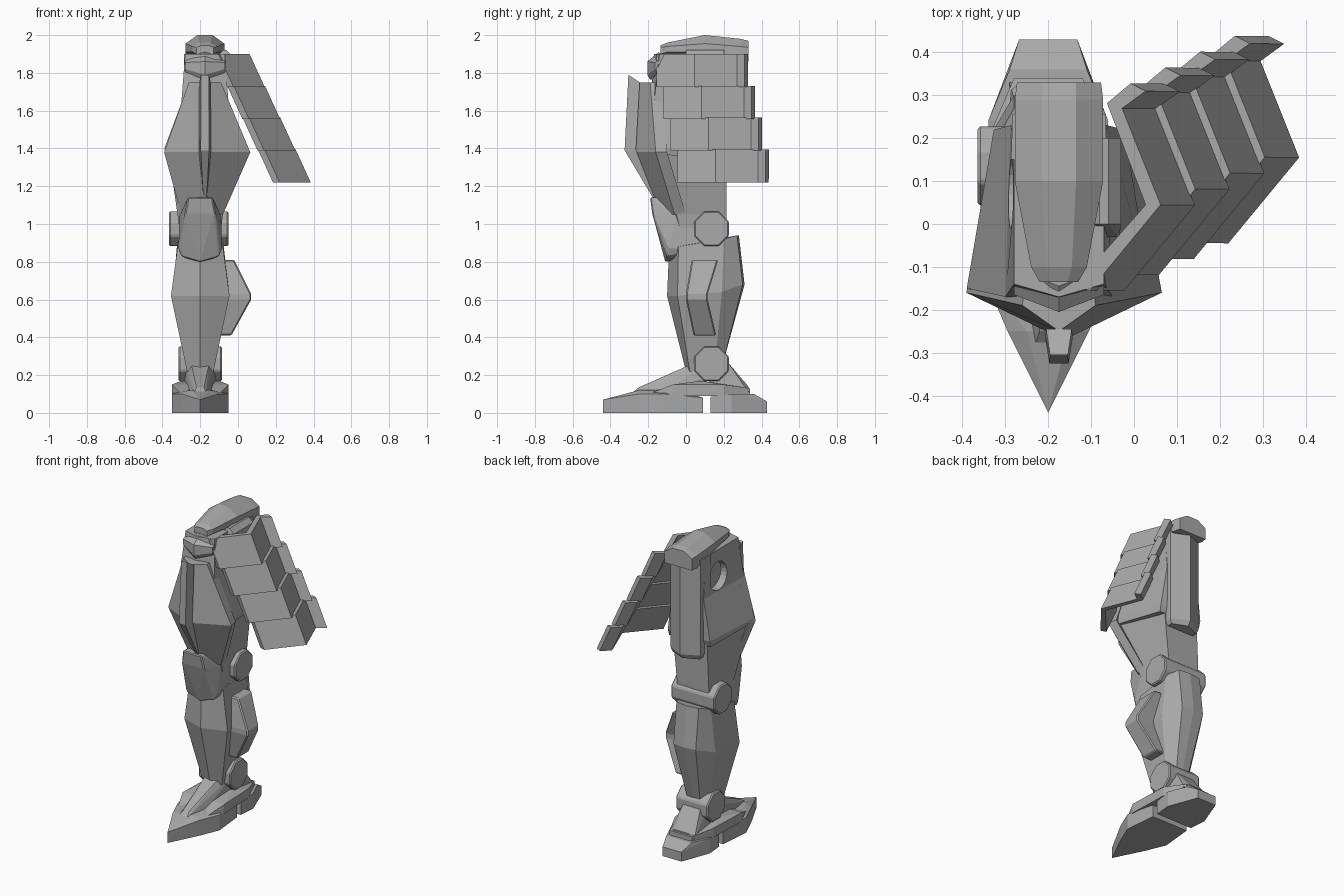
import bpy, bmesh, math

cube = bpy.data.objects.get("Cube")
if cube:
    bpy.data.objects.remove(cube, do_unlink=True)

GREY = (0.4, 0.4, 0.4, 1)
mat = bpy.data.materials.new("armour grey")
mat.use_nodes = True
mat.diffuse_color = GREY
mat.node_tree.nodes["Principled BSDF"].inputs["Base Color"].default_value = GREY


def finish(name, bm, bevel=0.0):
    bmesh.ops.recalc_face_normals(bm, faces=bm.faces)
    me = bpy.data.meshes.new(name)
    bm.to_mesh(me)
    bm.free()
    me.materials.append(mat)
    ob = bpy.data.objects.new(name, me)
    bpy.context.collection.objects.link(ob)
    if bevel:
        mod = ob.modifiers.new("soft edges", "BEVEL")
        mod.width, mod.segments = bevel, 1
        mod.limit_method, mod.angle_limit = "ANGLE", math.radians(35)
    return ob


def loft(name, rings, bevel=0.0):
    """Skin closed rings of equal size and cap both ends."""
    bm = bmesh.new()
    loops = [[bm.verts.new(p) for p in ring] for ring in rings]
    for a, b in zip(loops, loops[1:]):
        for i in range(len(a)):
            j = (i + 1) % len(a)
            bm.faces.new((a[i], a[j], b[j], b[i]))
    bm.faces.new(loops[0][::-1])
    bm.faces.new(loops[-1])
    return finish(name, bm, bevel)


def mirrored(cx, half):
    """Ring from half-profile points (offset, y, z), mirrored about x = cx."""
    right = [(cx + dx, y, z) for dx, y, z in half]
    left = [(cx - dx, y, z) for dx, y, z in reversed(half) if dx > 0]
    return right + left


def hull(name, cx, half, bevel=0.0):
    bm = bmesh.new()
    for p in mirrored(cx, half):
        bm.verts.new(p)
    res = bmesh.ops.convex_hull(bm, input=bm.verts)
    junk = {g for g in res["geom_interior"] + res["geom_unused"] if isinstance(g, bmesh.types.BMVert)}
    bmesh.ops.delete(bm, geom=list(junk), context="VERTS")
    bmesh.ops.dissolve_limit(bm, angle_limit=0.03, verts=bm.verts, edges=bm.edges)
    return finish(name, bm, bevel)


def pin(name, x0, x1, y, z, r, sides=8, bevel=0.007):
    ring = [(r * math.cos((i + .5) * math.tau / sides), r * math.sin((i + .5) * math.tau / sides))
            for i in range(sides)]
    return loft(name, [[(x, y + a, z + b) for a, b in ring] for x in (x0, x1)], bevel)


LEG, HIP = -0.2, -0.175

# Foot
hull("toe", LEG, [(0, -.44, 0), (0, -.44, .07), (.095, -.25, 0), (.095, -.25, .1), (.15, -.12, 0),
                  (.15, -.12, .1), (.05, -.25, .12), (.09, -.04, .125), (.13, .09, 0), (.13, .09, .08)])
hull("heel", LEG, [(.13, .13, 0), (.13, .13, .085), (.14, .24, 0), (.14, .24, .1),
                   (.09, .36, .1), (.068, .43, .06), (.068, .43, 0)])
hull("foot_bridge", LEG, [(.1, -.2, .1), (.15, -.08, .09), (.15, -.07, .15), (.14, .2, .09),
                          (.14, .2, .15), (.08, .34, .1), (.08, .34, .13), (.1, .08, .17)])
hull("instep", LEG, [(.03, -.28, .11), (.06, -.15, .11), (.09, .1, .12), (.045, .01, .25),
                     (.08, .12, .25), (.02, -.25, .135)])
hull("heel_guard", LEG, [(.1, .12, .12), (.07, .12, .3), (.06, .22, .27), (.09, .33, .11), (.05, .33, .14)])
pin("ankle_joint", -.315, -.085, .135, .26, .1)

# Lower leg
loft("shin", [mirrored(LEG, h) for h in (
    [(0, .0, .22), (.07, .02, .22), (.07, .15, .22), (.04, .19, .24), (0, .19, .24)],
    [(0, -.1, .62), (.155, -.045, .62), (.145, .19, .64), (.08, .3, .68), (0, .31, .68)],
    [(0, -.09, .86), (.12, -.04, .88), (.12, .2, .92), (.08, .27, .94), (0, .28, .94)])])
loft("calf_plate", [[(-.1, a, z), (-.1, b, z), (x, b, z), (x, a, z)] for a, b, x, z in
                    ((.04, .16, -.035, .41), (.0, .115, .07, .6), (.0, .115, .07, .63), (.03, .17, -.02, .81))], .007)

# Knee
pin("knee_joint", -.365, -.05, .135, .975, .1)
hull("knee_guard", LEG, [(.065, -.19, 1.14), (.065, -.14, 1.14), (.08, -.18, 1.06), (.115, -.09, .87),
                         (.1, -.1, .83), (0, -.11, .8), (.11, -.05, 1.04), (.11, .1, 1.0),
                         (.115, .1, .87), (.05, -.05, .81)], .006)

# Thigh
loft("lower_thigh", [
    mirrored(LEG, [(0, -.08, .97), (.11, -.03, .97), (.11, .21, .97), (0, .215, .97)]),
    mirrored(LEG, [(0, -.1, 1.05), (.12, -.05, 1.05), (.115, .215, 1.05), (0, .215, 1.05)]),
    mirrored(HIP, [(0, -.22, 1.4), (.195, -.14, 1.4), (.125, .215, 1.4), (0, .215, 1.4)])])
upper = loft("upper_thigh", [mirrored(HIP, h) for h in (
    [(0, -.2, 1.33), (.205, -.13, 1.37), (.15, .21, 1.33), (0, .22, 1.33)],
    [(0, -.21, 1.41), (.215, -.15, 1.4), (.152, .22, 1.37), (0, .24, 1.37)],
    [(0, -.19, 1.64), (.125, -.17, 1.64), (.113, .23, 1.64), (0, .25, 1.64)],
    [(0, -.17, 1.9), (.105, -.14, 1.9), (.105, .2, 1.9), (0, .22, 1.9)])])
loft("back_column", [mirrored(HIP, h) for h in (
    [(0, .15, 1.25), (.1, .15, 1.25), (.095, .25, 1.25), (0, .29, 1.25)],
    [(0, .15, 1.28), (.112, .15, 1.28), (.108, .255, 1.28), (0, .31, 1.28)],
    [(0, .15, 1.9), (.112, .15, 1.9), (.108, .255, 1.9), (0, .31, 1.9)])])
loft("thigh_guard", [mirrored(cx, [(0, f, z), (w, s, z), (w * .95, s + .06, z), (0, f + .08, z)])
                     for cx, f, w, s, z in ((-.19, -.14, .11, -.06, 1.05), (-.163, -.27, .228, -.16, 1.38),
                                            (HIP, -.25, .085, -.19, 1.75))])
loft("thigh_ridge", [mirrored(HIP, [(w * .7, y, z), (w, y + .06, z - drop)]) for w, y, z, drop in
                     ((.012, -.17, 1.13, 0), (.032, -.325, 1.39, 0), (.03, -.305, 1.79, .04))])

# Hip socket cut into the inner face
cutter = pin("socket_cutter", -.5, -.245, .08, 1.735, .09, 24, 0)
cutter.hide_render = True
cutter.hide_set(True)
cut = upper.modifiers.new("hip socket", "BOOLEAN")
cut.object, cut.operation, cut.solver = cutter, "DIFFERENCE", "EXACT"

# Hip block and cap
loft("hip_block", [mirrored(HIP, [(0, -.205 + i, z0), (.105, -.165 + i, z1), (.1, 0, z1), (0, 0, z0)])
                   for i, z0, z1 in ((.015, 1.765, 1.8), (0, 1.79, 1.82), (0, 1.86, 1.855), (.06, 1.91, 1.885))])
loft("hip_cap", [mirrored(HIP, [(0, y, lo), (w, y, lo + d), (w, y, side), (t, y, top), (0, y, top)])
                 for y, w, t, lo, d, side, top in (
    (-.135, .045, .02, 1.88, .02, 1.935, 1.945), (-.1, .065, .03, 1.88, .03, 1.94, 1.96),
    (.1, .103, .04, 1.88, .03, 1.955, 2.0), (.29, .103, .04, 1.86, .0, 1.94, 1.98),
    (.33, .098, .04, 1.86, .0, 1.935, 1.97))])
hull("skirt_mount", -.07, [(.035, -.03, 1.8), (.035, .2, 1.8), (.04, .0, 1.89), (.04, .2, 1.89),
                           (.01, .0, 1.92), (.01, .2, 1.92)])

# Overlapping side skirt plates, each a bent strip with a rear flange
bend = [(.22, -.045), (.385, .155), (.295, .38), (.35, .42)]
for k in range(4):
    sx, sy, sz = -.081 * k, -.037 * k, .168 * k
    outline = bend + [(x - .035, y + e) for (x, y), e in zip(bend, (.012, .0, .012, .018))][::-1]
    loft("skirt_plate_%d" % (4 - k),
         [[(x + sx + u, y + sy - .01 * u, z + sz) for x, y in outline]
          for u, z in ((0, 1.22), (-.08, 1.395))])
